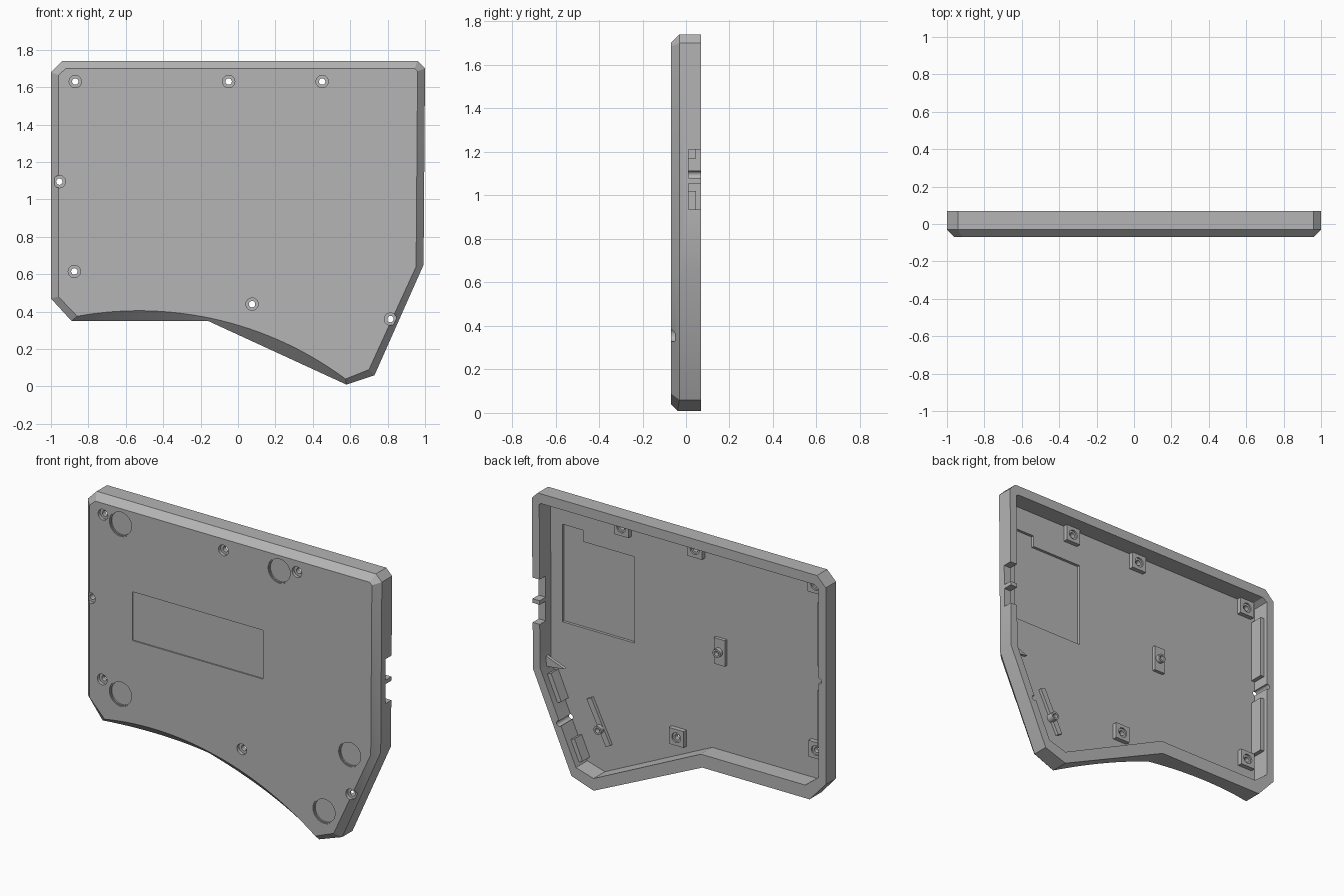
import bpy, bmesh, math

cube = bpy.data.objects.get("Cube")
if cube:
    bpy.data.objects.remove(cube, do_unlink=True)

FRONT, FLOOR, BACK = -0.07, -0.04, 0.07

grey = bpy.data.materials.new("case grey")
grey.use_nodes = True
grey.diffuse_color = (0.46, 0.46, 0.46, 1)
grey.node_tree.nodes["Principled BSDF"].inputs["Base Color"].default_value = (0.46, 0.46, 0.46, 1)


def loft(name, rings):
    """Skin matching rings of points and cap both ends."""
    bm = bmesh.new()
    loops = [[bm.verts.new(p) for p in ring] for ring in rings]
    n = len(loops[0])
    for a, b in zip(loops, loops[1:]):
        for i in range(n):
            j = (i + 1) % n
            bm.faces.new((a[i], a[j], b[j], b[i]))
    bm.faces.new(loops[0])
    bm.faces.new(loops[-1])
    bmesh.ops.recalc_face_normals(bm, faces=bm.faces)
    mesh = bpy.data.meshes.new(name)
    bm.to_mesh(mesh)
    bm.free()
    mesh.materials.append(grey)
    ob = bpy.data.objects.new(name, mesh)
    bpy.context.collection.objects.link(ob)
    return ob


def prism(name, pts, y0, y1):
    return loft(name, [[(x, y, z) for x, z in pts] for y in (y0, y1)])


def box(name, x0, x1, z0, z1, y0, y1):
    return prism(name, [(x0, z0), (x1, z0), (x1, z1), (x0, z1)], y0, y1)


def disc(name, x, z, r, y0, y1, sides=32):
    angles = [math.tau * i / sides for i in range(sides)]
    return prism(name, [(x + r * math.cos(a), z + r * math.sin(a)) for a in angles], y0, y1)


def cut(ob, cutter):
    """Subtract the cutter, bake the result and discard the cutter."""
    cutter.hide_render = True
    mod = ob.modifiers.new("cut", 'BOOLEAN')
    mod.operation, mod.solver, mod.object = 'DIFFERENCE', 'EXACT', cutter
    deps = bpy.context.evaluated_depsgraph_get()
    mesh = bpy.data.meshes.new_from_object(ob.evaluated_get(deps))
    ob.modifiers.clear()
    ob.data = mesh
    bpy.data.objects.remove(cutter, do_unlink=True)


def strip(name, a, b, width, y0, y1):
    """Bar from a to b, thickened to its left side."""
    dx, dz = b[0] - a[0], b[1] - a[1]
    k = width / math.hypot(dx, dz)
    ox, oz = -dz * k, dx * k
    return prism(name, [a, b, (b[0] + ox, b[1] + oz), (a[0] + ox, a[1] + oz)], y0, y1)


# Outer shell: chamfered straight edges and a conical scoop along the lower edge
outer = [(-1, 0.47), (-1, 1.68), (-0.94, 1.74), (0.96, 1.74), (1, 1.70), (0.992, 0.65), (0.73, 0.06)]
inner = [(-0.96, 0.48), (-0.96, 1.665), (-0.92, 1.70), (0.945, 1.70), (0.96, 1.685), (0.952, 0.64), (0.70, 0.09)]
front = [(x, FRONT, z) for x, z in inner]
middle = [(x, -0.03, z) for x, z in outer]
back = [(x, BACK, z) for x, z in outer]
STEPS = 28
for i in range(STEPS + 1):
    t = 1 - i / STEPS
    xb = -0.89 + 1.46 * t if abs(t - 0.5) > 0.001 else -0.16
    xb = 0.58 - 1.48 * (1 - t) if t > 0.5 else (-0.89 + 1.46 * t)
    xb = -0.16 if i == STEPS // 2 else xb
    xf = -0.86 + 1.435 * t
    zb = 0.35 if xb <= -0.16 else 0.35 - 0.46 * (xb + 0.16)
    zf = 0.405 - 1.855 + math.sqrt(1.855 ** 2 - (xf + 0.53) ** 2)
    front.append((xf, FRONT, zf))
    middle.append((xb, FRONT + max(0.01, zf - zb), zb))
    back.append((xb, BACK, zb))
shell = loft("case_shell", [front, middle, back])

# Open cavity in the back
cavity = [(-0.95, 0.50), (-0.95, 1.66), (-0.92, 1.68), (0.94, 1.68), (0.95, 1.67),
          (0.945, 0.67), (0.70, 0.12), (0.58, 0.085), (-0.15, 0.43), (-0.86, 0.43)]
cut(shell, prism("cavity_cutter", cavity, FLOOR, 0.2))

# Stepped pocket in the cavity floor
cut(shell, prism("pocket_cutter", [(0.38, 0.93), (0.87, 0.93), (0.87, 1.53), (0.73, 1.53),
                                   (0.73, 1.46), (0.38, 1.46)], FLOOR - 0.017, 0))

# Label recess and round foot recesses in the front
cut(shell, box("label_cutter", -0.67, 0.22, 0.91, 1.21, -0.2, FRONT + 0.008))
for x, z in [(-0.75, 1.605), (0.33, 1.605), (-0.75, 0.56), (0.81, 0.605), (0.635, 0.21)]:
    cut(shell, disc("foot_cutter", x, z, 0.076, -0.2, FRONT + 0.006, 48))
    cut(shell, disc("foot_cutter", x, z, 0.07, -0.2, FRONT + 0.014, 48))

# Connector openings in the side wall
for z0, z1 in [(0.935, 1.055), (1.08, 1.21)]:
    cut(shell, box("port_cutter", 0.9, 1.1, z0, z1, 0.012, 0.2))

# Screw holes with counterbores, and square pads behind most of them
parts = [shell]
screws = [(-0.87, 1.63, True), (-0.05, 1.63, True), (0.45, 1.63, True), (-0.955, 1.095, False),
          (-0.875, 0.615, True), (0.075, 0.44, True), (0.815, 0.36, False)]
for x, z, has_pad in screws:
    cut(shell, disc("bore_cutter", x, z, 0.033, -0.2, FRONT + 0.02, 24))
    cut(shell, disc("hole_cutter", x, z, 0.017, -0.2, 0.2, 24))
    if has_pad:
        pad = box("screw_pad", x - 0.05, x + 0.05, z - 0.05, z + 0.05, FLOOR, FLOOR + 0.028)
        cut(pad, disc("hole_cutter", x, z, 0.017, -0.2, 0.2, 24))
        cut(pad, disc("bore_cutter", x, z, 0.03, FLOOR + 0.018, 0.2, 24))
        parts.append(pad)


# Support posts on the floor
def stud(x, z):
    ob = disc("support_stud", x, z, 0.026, FLOOR, FLOOR + 0.045, 24)
    cut(ob, disc("stud_cutter", x, z, 0.015, FLOOR + 0.01, 0.2, 24))
    parts.append(ob)


parts.append(box("centre_support", -0.25, -0.175, 0.96, 1.12, FLOOR, FLOOR + 0.02))
stud(-0.21, 1.04)
parts.append(strip("slanted_support", (0.56, 0.25), (0.69, 0.51), 0.035, FLOOR, FLOOR + 0.02))
stud(0.60, 0.35)

# Ledges along the side walls, with gaps at the screws
for z0, z1 in [(0.67, 1.02), (1.17, 1.56)]:
    parts.append(box("side_ledge", -0.955, -0.925, z0, z1, FLOOR, 0.045))
for a, b in [((0.71, 0.135), (0.765, 0.26)), ((0.855, 0.462), (0.925, 0.62))]:
    parts.append(strip("slanted_ledge", a, b, 0.03, FLOOR, 0.03))
parts.append(prism("corner_web", [(0.95, 0.72), (0.82, 0.67), (0.94, 0.655)], -0.01, 0.01))

# Keep edges crisp while rounding the curved walls
bpy.ops.object.select_all(action='DESELECT')
for ob in parts:
    ob.select_set(True)
bpy.context.view_layer.objects.active = shell
bpy.ops.object.shade_smooth_by_angle(angle=math.radians(25))
